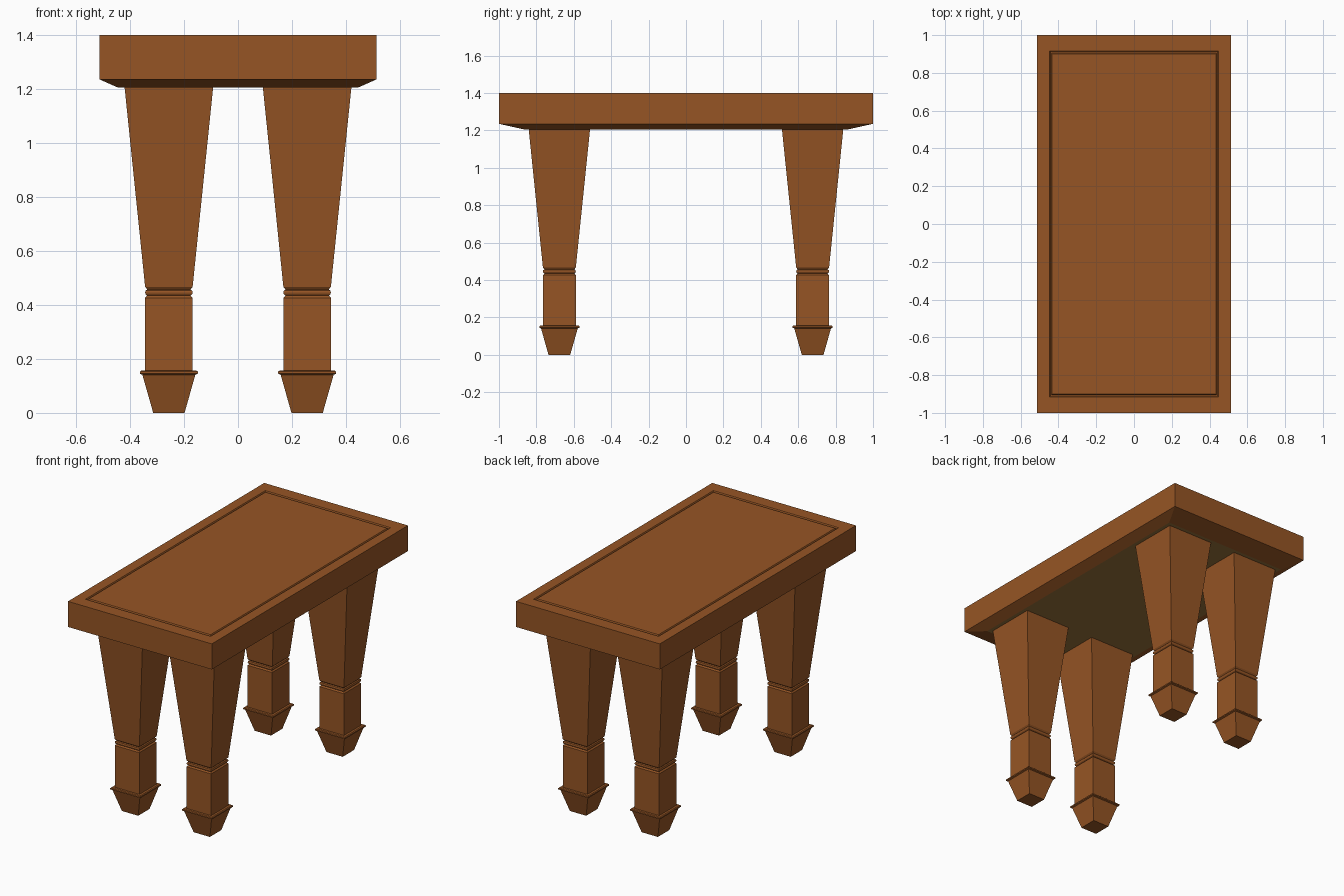
import bpy
import bmesh

if "Cube" in bpy.data.objects:
    bpy.data.objects.remove(bpy.data.objects["Cube"])


def make_material(name, color):
    mat = bpy.data.materials.new(name)
    mat.diffuse_color = (*color, 1.0)
    mat.use_nodes = True
    mat.node_tree.nodes["Principled BSDF"].inputs["Base Color"].default_value = mat.diffuse_color
    return mat


wood = make_material("warm brown wood", (0.305, 0.091, 0.018))
raw_wood = make_material("olive raw wood", (0.32, 0.17, 0.045))


def rect_loft(name, rings, center=(0, 0)):
    """Stack rectangles (half_x, half_y, z) from bottom to top and skin them."""
    bm = bmesh.new()
    loops = []
    for hx, hy, z in rings:
        loops.append([bm.verts.new((center[0] + sx * hx, center[1] + sy * hy, z))
                      for sx, sy in ((-1, -1), (1, -1), (1, 1), (-1, 1))])
    for low, high in zip(loops, loops[1:]):
        for i in range(4):
            j = (i + 1) % 4
            bm.faces.new((low[i], low[j], high[j], high[i]))
    bm.faces.new(loops[0][::-1])
    bm.faces.new(loops[-1])
    bm.normal_update()
    mesh = bpy.data.meshes.new(name)
    bm.to_mesh(mesh)
    bm.free()
    obj = bpy.data.objects.new(name, mesh)
    bpy.context.collection.objects.link(obj)
    mesh.materials.append(wood)
    return obj


# Table top: bevelled underside, slab, and a fine groove framing the panel
top = rect_loft("table_top", [
    (0.445, 0.865, 1.205), (0.513, 1.0, 1.235), (0.513, 1.0, 1.40),
    (0.447, 0.917, 1.40), (0.443, 0.912, 1.393),
    (0.438, 0.905, 1.393), (0.434, 0.900, 1.40)])

# Unfinished wood on the flat underside
top.data.materials.append(raw_wood)
for face in top.data.polygons:
    if face.normal.z < -0.99:
        face.material_index = 1

# Legs: tapered foot, collar, square shaft, beaded neck, flared upper part
leg_profile = [
    (0.058, 0.0), (0.098, 0.141), (0.107, 0.145), (0.107, 0.153),
    (0.102, 0.157), (0.088, 0.157), (0.088, 0.426), (0.080, 0.434),
    (0.086, 0.439), (0.088, 0.446), (0.086, 0.453), (0.080, 0.457),
    (0.088, 0.467), (0.164, 1.206)]
for side, sx in (("left", -1), ("right", 1)):
    for end, sy in (("front", -1), ("back", 1)):
        rect_loft(f"{end}_{side}_leg", [(h, h, z) for h, z in leg_profile],
                  (sx * 0.256, sy * 0.677))
